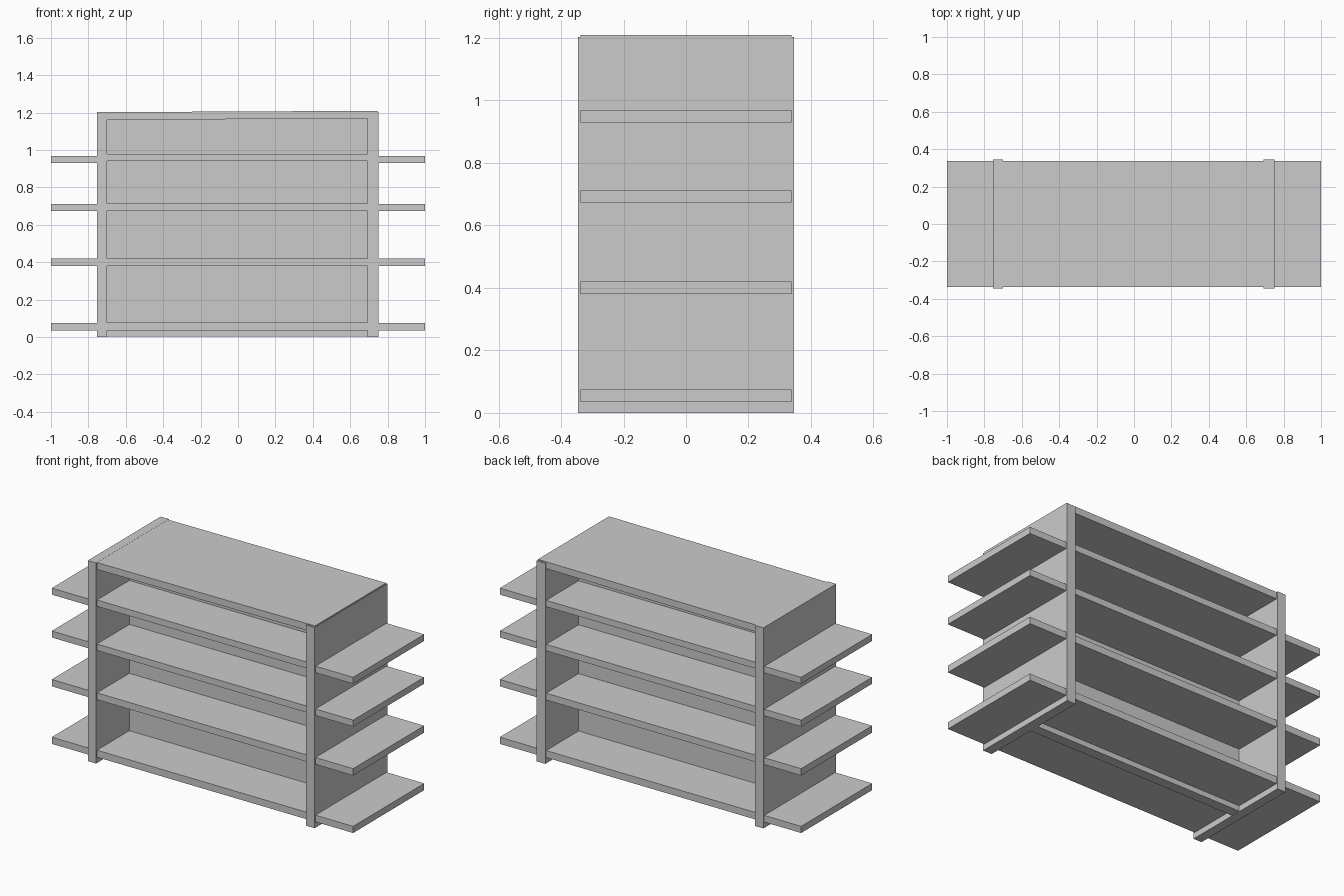
import bpy

if "Cube" in bpy.data.objects:
    bpy.data.objects.remove(bpy.data.objects["Cube"])


def box(name, x0, x1, y0, y1, z0, z1):
    """Axis-aligned box given by its limits."""
    bpy.ops.mesh.primitive_cube_add(
        size=1, location=((x0 + x1) / 2, (y0 + y1) / 2, (z0 + z1) / 2))
    ob = bpy.context.object
    ob.name = name
    ob.scale = (x1 - x0, y1 - y0, z1 - z0)
    return ob


DEPTH = 0.337

# Upright end panels
box("left_end_panel", -0.755, -0.70, -0.345, 0.345, 0, 1.203)
box("right_end_panel", 0.692, 0.75, -0.345, 0.345, 0, 1.203)

# Central divider between the front and back bays
box("central_divider", -0.70, 0.692, -0.03, 0.03, 0.003, 1.18)

# Top board, very slightly tilted
top = box("top_board", -0.70, 0.747, -DEPTH, DEPTH, 1.165, 1.206)
top.rotation_euler.y = -0.005

# Shelves: inner z range, outer z range
levels = [((0.035, 0.077), (0.035, 0.075)),
          ((0.38, 0.421), (0.38, 0.421)),
          ((0.675, 0.714), (0.673, 0.712)),
          ((0.94, 0.978), (0.93, 0.969))]
for i, (inner, outer) in enumerate(levels, 1):
    box(f"main_shelf_{i}", -0.70, 0.692, -DEPTH, DEPTH, *inner)
    box(f"left_end_shelf_{i}", -1.0, -0.755, -DEPTH, DEPTH, *outer)
    box(f"right_end_shelf_{i}", 0.75, 1.0, -DEPTH, DEPTH, *outer)
